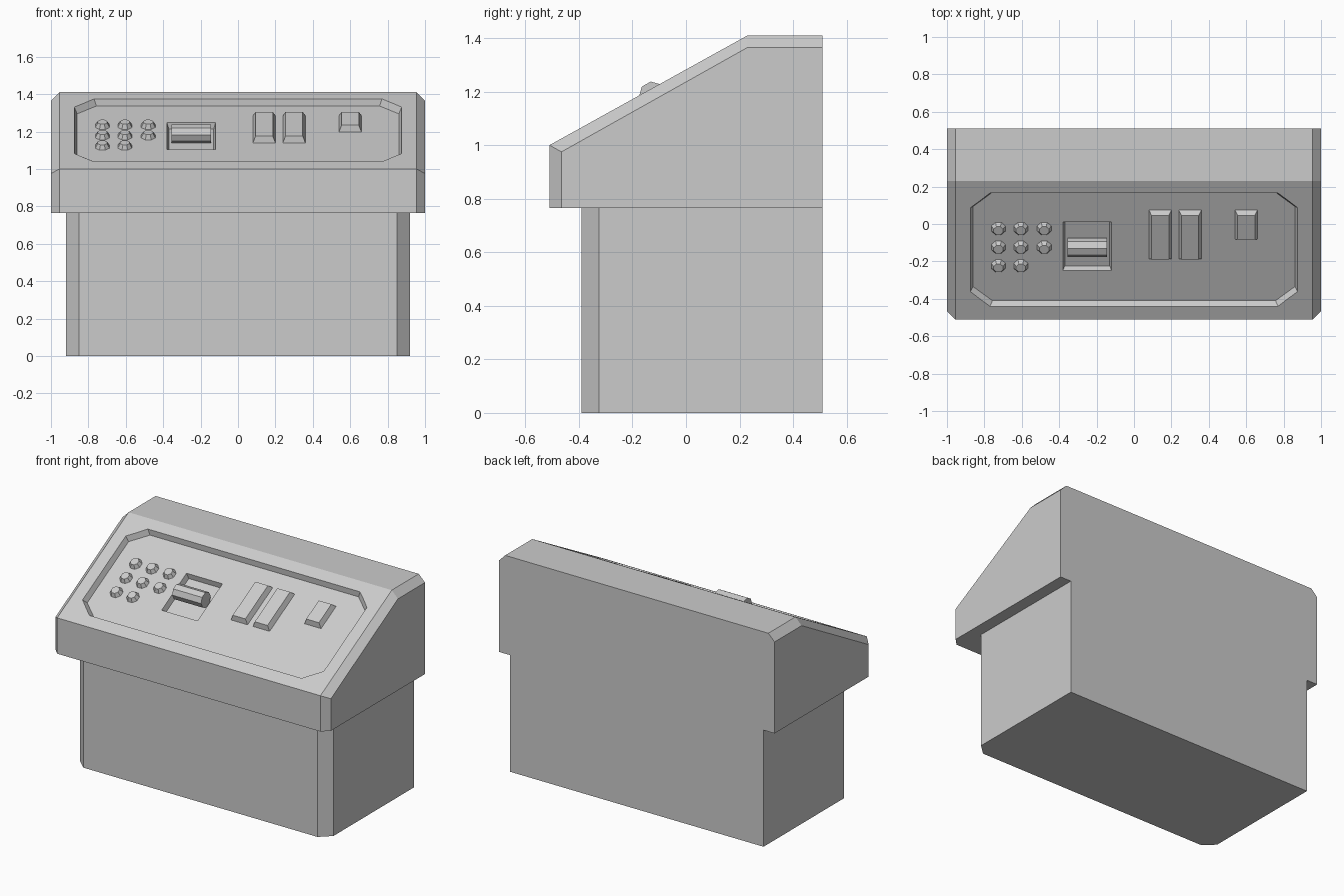
import bpy, bmesh, math
from mathutils import Vector

cube = bpy.data.objects.get("Cube")
if cube:
    bpy.data.objects.remove(cube, do_unlink=True)

grey = bpy.data.materials.new("plain_grey")
grey.use_nodes = True
grey.diffuse_color = (0.6, 0.6, 0.6, 1)
grey.node_tree.nodes["Principled BSDF"].inputs["Base Color"].default_value = (0.6, 0.6, 0.6, 1)


def loft(name, rings):
    """Closed solid through matching rings of points, capped at both ends."""
    bm = bmesh.new()
    loops = [[bm.verts.new(p) for p in ring] for ring in rings]
    n = len(loops[0])
    for a, b in zip(loops, loops[1:]):
        for i in range(n):
            j = (i + 1) % n
            bm.faces.new((a[i], a[j], b[j], b[i]))
    bm.faces.new(loops[0])
    bm.faces.new(loops[-1])
    bmesh.ops.recalc_face_normals(bm, faces=bm.faces)
    mesh = bpy.data.meshes.new(name)
    bm.to_mesh(mesh)
    bm.free()
    mesh.materials.append(grey)
    obj = bpy.data.objects.new(name, mesh)
    bpy.context.collection.objects.link(obj)
    return obj


# Sloped panel frame: u across, v up the slope, w outward
EDGE = Vector((0, -0.51, 1.0))
UP = Vector((0, 0.74, 0.41)).normalized()
OUT = Vector((0, -UP.z, UP.y))
FLOOR = -0.035


def on_slope(u, v, w):
    return EDGE + Vector((u, 0, 0)) + UP * v + OUT * w


def tapered(name, shape, centre, low, high, w0, w1):
    """Tapered block on the slope; low and high are half sizes at w0 and w1."""
    return loft(name, [[on_slope(centre[0] + x * size[0], centre[1] + y * size[1], w)
                        for x, y in shape] for size, w in ((low, w0), (high, w1))])


def carve(target, cutter):
    mod = target.modifiers.new("recess", 'BOOLEAN')
    mod.operation = 'DIFFERENCE'
    mod.solver = 'EXACT'
    mod.object = cutter
    bpy.context.view_layer.objects.active = target
    bpy.ops.object.modifier_apply(modifier=mod.name)
    bpy.data.objects.remove(cutter, do_unlink=True)


SQUARE = [(-1, -1), (1, -1), (1, 1), (-1, 1)]
ROUND = [(math.cos(a), math.sin(a)) for a in (math.pi * (i + 0.5) / 4 for i in range(8))]
CUT_CORNERS = [(-0.88, -1), (0.88, -1), (1, -0.74), (1, 0.74),
               (0.88, 1), (-0.88, 1), (-1, 0.74), (-1, -0.74)]

# Pedestal with chamfered front corners
plan = [(-0.92, 0.51), (-0.92, -0.325), (-0.85, -0.39),
        (0.85, -0.39), (0.92, -0.325), (0.92, 0.51)]
loft("pedestal", [[(x, y, z) for x, y in plan] for z in (0, 0.765)])

# Sloped cabinet with chamfered ends
full = [(-0.51, 0.765), (-0.51, 1.0), (0.23, 1.41), (0.51, 1.41), (0.51, 0.765)]
end = [(-0.465, 0.765), (-0.465, 0.975), (0.23, 1.365), (0.51, 1.365), (0.51, 0.765)]
sections = [(-1, end), (-0.955, full), (0.955, full), (1, end)]
cabinet = loft("cabinet", [[(x, y, z) for y, z in prof] for x, prof in sections])

# Panel recess, then the lever well sunk in its floor
carve(cabinet, tapered("panel_cutter", CUT_CORNERS, (0, 0.426),
                       (0.86, 0.331), (0.89, 0.361), FLOOR, -FLOOR))
carve(cabinet, tapered("well_cutter", SQUARE, (-0.25, 0.427),
                       (0.12, 0.138), (0.14, 0.158), 2 * FLOOR, 0))

# Eight-sided lever roller lying in the well
loft("lever_roller", [[on_slope(x, 0.427 + 0.05 * a, -0.022 + 0.05 * b) for a, b in ROUND]
                      for x in (-0.355, -0.145)])

# Button cluster with the last place empty
for row, v in enumerate((0.536, 0.422, 0.308)):
    for col, u in enumerate((-0.725, -0.605, -0.48)):
        if (row, col) != (2, 2):
            tapered(f"button_{row + 1}_{col + 1}", ROUND, (u, v),
                    (0.041, 0.041), (0.027, 0.027), FLOOR, -0.01)

# Raised keys
for name, u, v, half in (("long_key_right", 0.14, 0.5, 0.149),
                         ("long_key_left", 0.3, 0.5, 0.149),
                         ("short_key", 0.6, 0.56, 0.089)):
    tapered(name, SQUARE, (u, v), (0.06, half), (0.046, half - 0.015), FLOOR, -0.002)
